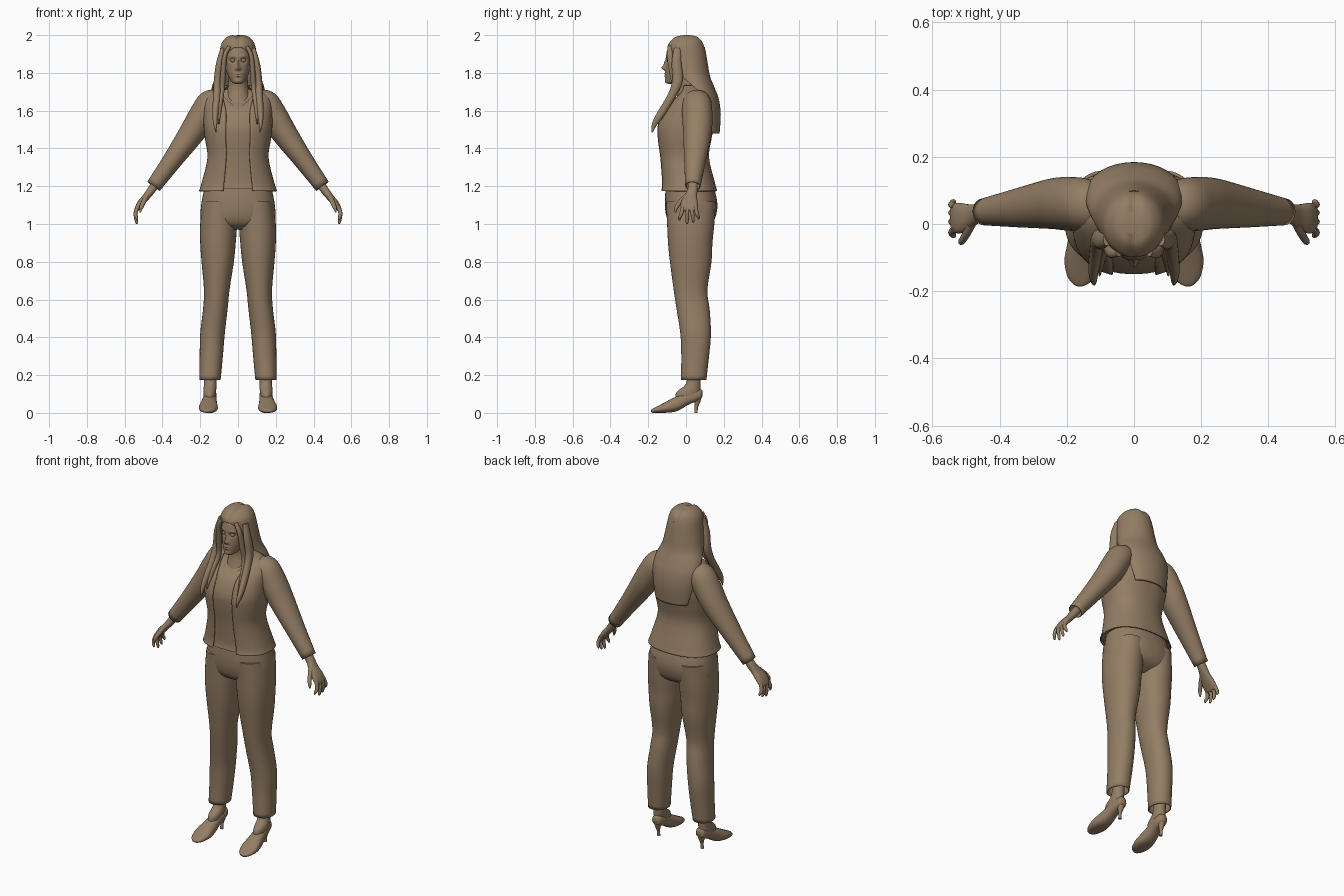
import bpy, bmesh, math
from mathutils import Vector

mat = bpy.data.materials.new("clay_brown")
mat.diffuse_color = (0.30, 0.21, 0.13, 1)


def spline(rows, sub):
    """Catmull-Rom through rows of numbers."""
    out = []
    for i in range(len(rows) - 1):
        p0, p1, p2 = rows[max(i - 1, 0)], rows[i], rows[i + 1]
        p3 = rows[min(i + 2, len(rows) - 1)]
        for k in range(sub):
            t = k / sub
            out.append([0.5 * (2*b + (c - a)*t + (2*a - 5*b + 4*c - d)*t*t + (3*b - a - 3*c + d)*t**3)
                        for a, b, c, d in zip(p0, p1, p2, p3)])
    return out + [list(rows[-1])]


def loft(name, rows, ref=None, sub=4, n=40, e=2.0, caps=True, thick=0, mirror=False, shape=None):
    """Rows are x, y, z, ru, rv, front gap in degrees. Without ref the rings stay level."""
    rows = spline([tuple(r) + (0,) * (6 - len(r)) for r in rows], sub)
    split = any(r[5] > 0 for r in rows)
    count = n + 1 if split else n
    bm, rings = bmesh.new(), []
    for i, (x, y, z, ru, rv, gap) in enumerate(rows):
        u, v = Vector((1, 0, 0)), Vector((0, 1, 0))
        if ref:
            t = (Vector(rows[min(i + 1, len(rows) - 1)][:3]) - Vector(rows[max(i - 1, 0)][:3])).normalized()
            u = Vector(ref)
            u = (u - t * u.dot(t)).normalized()
            v = t.cross(u)
        g = math.radians(max(gap, 0))
        ring = []
        for k in range(count):
            a = g + (2 * math.pi - 2 * g) * k / n
            s, c = [math.copysign(abs(q) ** (2 / e), q) for q in (math.sin(a), math.cos(a))]
            p = Vector((x, y, z)) + u * ru * s - v * rv * c
            ring.append(bm.verts.new(shape(p) if shape else p))
        rings.append(ring)
    for a, b in zip(rings, rings[1:]):
        for k in range(n):
            j = (k + 1) % count
            bm.faces.new((a[k], a[j], b[j], b[k]))
    if caps in (True, "start"):
        bm.faces.new(rings[0])
    if caps is True:
        bm.faces.new(rings[-1])
    bmesh.ops.remove_doubles(bm, verts=bm.verts, dist=1e-5)
    bmesh.ops.recalc_face_normals(bm, faces=bm.faces)
    me = bpy.data.meshes.new(name)
    bm.to_mesh(me)
    bm.free()
    me.materials.append(mat)
    ob = bpy.data.objects.new(name, me)
    bpy.context.collection.objects.link(ob)
    if thick:
        ob.modifiers.new("thickness", 'SOLIDIFY').thickness = thick
    if mirror:
        ob.modifiers.new("mirror", 'MIRROR').use_clip = False
    bpy.ops.object.select_all(action='DESELECT')
    ob.select_set(True)
    bpy.context.view_layer.objects.active = ob
    bpy.ops.object.shade_smooth_by_angle(angle=math.radians(45))
    return ob


def box(z, x0, x1, y0, y1, gap=0):
    return ((x0 + x1) / 2, (y0 + y1) / 2, z, (x1 - x0) / 2, (y1 - y0) / 2, gap)


def mid(z, w, y0, y1, gap=0):
    return box(z, -w, w, y0, y1, gap)


# Torso layers: open jacket, shirt with V neck, skin beneath
torso = [(1.175, .207, -.138, .165), (1.22, .192, -.133, .153), (1.35, .162, -.142, .122),
         (1.45, .175, -.155, .135), (1.52, .182, -.155, .150), (1.60, .182, -.122, .155),
         (1.66, .178, -.070, .145), (1.69, .155, -.042, .130), (1.715, .105, -.030, .105),
         (1.735, .062, -.032, .080)]


def layer(inset, gaps, start=0):
    return [mid(z + (inset if z < 1.3 else -inset if z > 1.65 else 0), w - inset, a + inset, b - inset, g)
            for (z, w, a, b), g in zip(torso[start:], gaps[start:])]


loft("jacket", layer(0, [19, 19, 19, 18, 17, 17, 22, 28, 40, 55]), n=64, e=2.35, caps=False, thick=.006)
loft("shirt", layer(.009, [0, 0, 0, 0, 0, 0, 14, 28, 50, 70]), n=64, e=2.35, caps="start")
loft("chest", layer(.014, [0] * 10, 3), n=48, e=2.35)
loft("neck", [mid(1.64, .075, -.06, .09), mid(1.72, .055, -.04, .07), mid(1.80, .05, -.055, .06)])

# Sleeves
loft("sleeve", [(.09, .055, 1.665, .05, .035), (.14, .057, 1.645, .076, .070), (.19, .06, 1.57, .08, .073),
                (.243, .06, 1.484, .075, .068), (.345, .048, 1.34, .058, .052), (.447, .036, 1.20, .040, .041)],
     ref=(0, 1, 0), caps="start", thick=.005, mirror=True)

# Hands and fingers
loft("palm", [(.41, .038, 1.25, .026, .022), (.455, .035, 1.185, .026, .022), (.485, .025, 1.145, .034, .019),
              (.515, .018, 1.11, .045, .018), (.535, .018, 1.08, .043, .013), (.539, .018, 1.068, .03, .006)],
     ref=(0, 1, 0), n=24, e=2.3, mirror=True)
for name, y0, y1, z in (("index", -.016, -.034, 1.02), ("middle", .007, .006, 1.0),
                        ("ring", .029, .038, 1.008), ("little", .050, .066, 1.025)):
    loft(name + "_finger", [(.532, y0, 1.09, .011, .011), (.543, (y0 + y1) / 2, 1.055, .010, .010),
                            (.537, y1, z + .012, .008, .008), (.534, y1, z, .003, .003)],
         ref=(0, 1, 0), n=12, mirror=True)
loft("thumb", [(.485, .0, 1.145, .016, .014), (.500, -.032, 1.115, .012, .012),
               (.513, -.052, 1.085, .010, .010), (.518, -.056, 1.06, .003, .003)],
     ref=(0, 1, 0), n=12, mirror=True)

# Trousers
loft("trouser_seat", [mid(1.22, .172, -.105, .14), mid(1.12, .192, -.112, .165), mid(1.05, .198, -.106, .16),
                      mid(1.00, .185, -.085, .135), mid(.97, .12, -.04, .08)], n=48, e=2.3)
loft("trouser_leg", [box(1.12, .004, .188, -.105, .158), box(1.0, .005, .20, -.10, .15),
                     box(.9, .012, .20, -.095, .14), box(.8, .022, .193, -.085, .135),
                     box(.65, .045, .18, -.065, .113), box(.55, .055, .185, -.05, .125),
                     box(.42, .07, .20, -.03, .132), box(.3, .08, .203, -.025, .122),
                     box(.175, .092, .205, -.027, .108)], e=2.15, caps="start", thick=.005, mirror=True)

# Feet and heeled shoes
loft("foot", [box(.23, .112, .182, .005, .078), box(.155, .114, .18, .0, .076),
              box(.11, .116, .184, -.05, .074), (.15, 0, .07, .030, .055)], mirror=True)
loft("shoe", [(.145, .087, .105, .010, .014), (.145, .075, .103, .026, .026), (.146, .045, .091, .033, .032),
              (.15, 0, .073, .036, .032), (.154, -.06, .043, .044, .036), (.157, -.11, .027, .050, .027),
              (.159, -.155, .016, .040, .016), (.16, -.178, .010, .022, .010), (.16, -.185, .008, .006, .005)],
     ref=(1, 0, 0), e=2.4, mirror=True)
loft("shoe_heel", [(.145, .053, 0, .010, .009), (.145, .055, .03, .009, .009),
                   (.145, .060, .065, .018, .018), (.145, .057, .095, .028, .026)], n=20, mirror=True)


# Head with nose, brow, eye sockets and lips pushed out of the face
def face(p):
    if p.y < -.03:
        for x, z, sx, sz, d in ((0, 1.826, .011, .012, .019), (0, 1.85, .008, .022, .010),
                                (.028, 1.866, .016, .010, -.012), (.03, 1.888, .024, .008, .004),
                                (0, 1.795, .018, .005, .006), (0, 1.782, .016, .005, .006),
                                (0, 1.757, .018, .010, .004), (.012, 1.822, .006, .006, .006)):
            p.y -= d * math.exp(-((abs(p.x) - x) / sx) ** 2 - ((p.z - z) / sz) ** 2)
    return p


loft("head", [mid(1.742, .015, -.095, -.06), mid(1.75, .032, -.107, -.02), mid(1.775, .048, -.109, .03),
              mid(1.81, .062, -.109, .07), mid(1.86, .071, -.106, .09), mid(1.90, .072, -.104, .09),
              mid(1.93, .066, -.096, .085), mid(1.955, .055, -.075, .07), mid(1.975, .03, -.03, .04)],
     sub=9, n=110, e=2.2, shape=face)
loft("eye", [(.028, -.090, 1.866 + dz, r, r) for dz, r in
             ((-.011, .002), (-.008, .0085), (0, .012), (.008, .0085), (.011, .002))], sub=2, n=16, mirror=True)


# Hair: cap opening around the face, falling to a sheet down the back
def parting(p):
    if p.z > 1.94:
        p.z -= .010 * math.exp(-(p.x / .016) ** 2)
    return p


loft("hair", [mid(2.0, .03, -.03, .04), mid(1.992, .055, -.06, .065), mid(1.972, .077, -.083, .085),
              mid(1.947, .09, -.098, .096), mid(1.91, .098, -.098, .105, 32), mid(1.85, .108, -.09, .115, 42),
              mid(1.78, .120, -.07, .128, 60), mid(1.72, .140, -.03, .152, 82), mid(1.66, .146, .0, .174, 100),
              mid(1.58, .136, .02, .184, 106), mid(1.48, .115, .05, .178, 112)],
     sub=6, n=72, caps="start", thick=.010, shape=parting)
loft("outer_lock", [(.080, -.045, 1.93, .012, .02), (.098, -.05, 1.85, .018, .026), (.108, -.045, 1.76, .020, .028),
                    (.112, -.075, 1.68, .020, .022), (.120, -.135, 1.58, .016, .020),
                    (.120, -.166, 1.53, .010, .014), (.117, -.180, 1.485, .002, .003)],
     ref=(1, 0, 0), n=16, mirror=True)
loft("inner_lock", [(.045, -.085, 1.94, .010, .012), (.070, -.085, 1.89, .012, .016), (.078, -.07, 1.80, .014, .018),
                    (.085, -.06, 1.71, .014, .016), (.097, -.105, 1.62, .012, .014), (.102, -.152, 1.53, .003, .004)],
     ref=(1, 0, 0), n=16, mirror=True)
